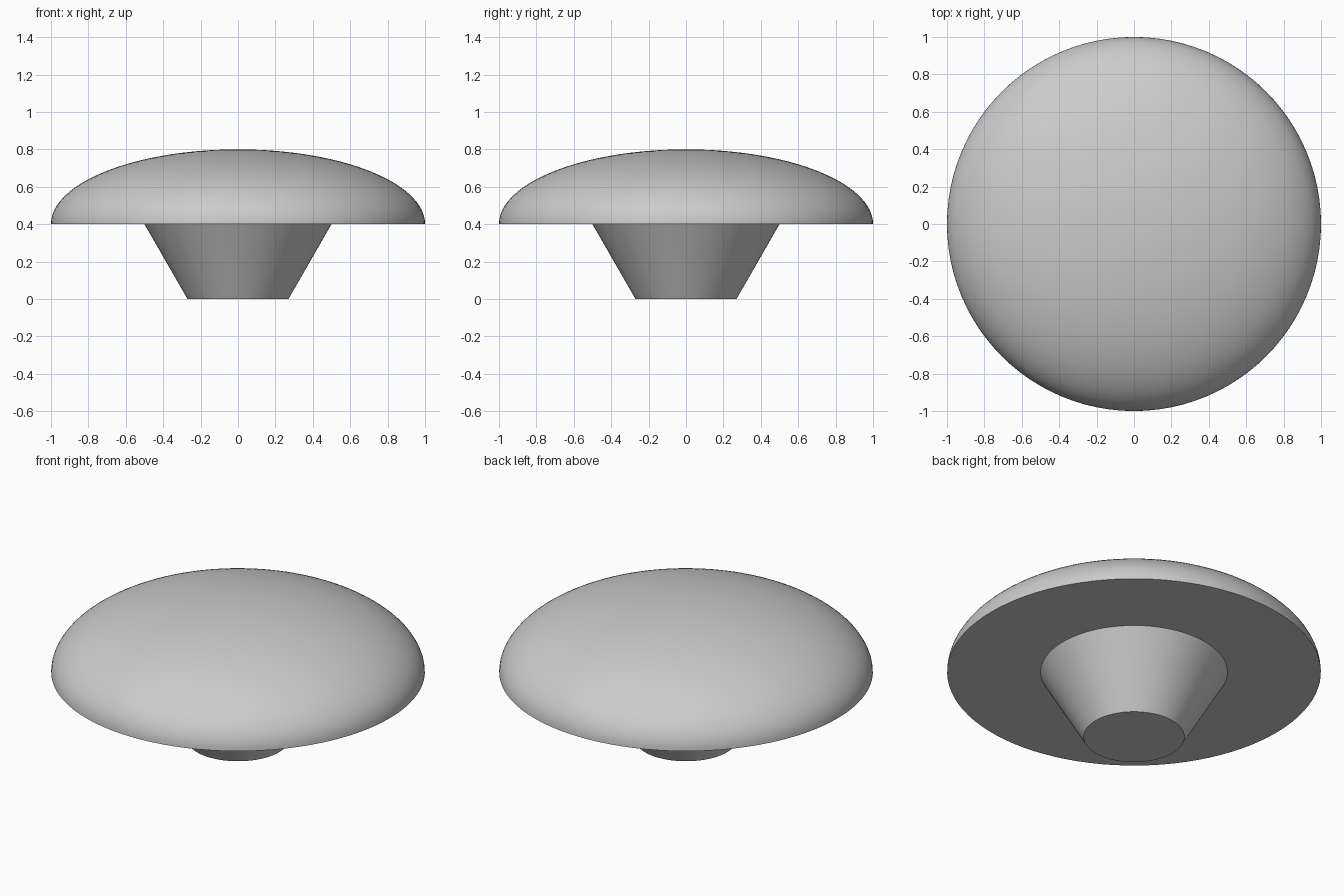
import bpy, bmesh, math

cube = bpy.data.objects.get("Cube")
if cube:
    bpy.data.objects.remove(cube, do_unlink=True)

GREY = (0.6, 0.6, 0.6, 1)
mat = bpy.data.materials.new("plain grey")
mat.use_nodes = True
mat.diffuse_color = GREY
mat.node_tree.nodes["Principled BSDF"].inputs["Base Color"].default_value = GREY


def lathe(name, profile, steps=96):
    """Spin an (r, z) profile around the z axis into a closed solid."""
    bm = bmesh.new()
    verts = [bm.verts.new((r, 0, z)) for r, z in profile]
    edges = [bm.edges.new(pair) for pair in zip(verts, verts[1:])]
    bmesh.ops.spin(bm, geom=verts + edges, cent=(0, 0, 0), axis=(0, 0, 1),
                   angle=math.tau, steps=steps)
    bmesh.ops.remove_doubles(bm, verts=bm.verts, dist=1e-5)
    bmesh.ops.recalc_face_normals(bm, faces=bm.faces)
    mesh = bpy.data.meshes.new(name)
    bm.to_mesh(mesh)
    bm.free()
    obj = bpy.data.objects.new(name, mesh)
    bpy.context.collection.objects.link(obj)
    mesh.materials.append(mat)
    bpy.ops.object.select_all(action="DESELECT")
    obj.select_set(True)
    bpy.context.view_layer.objects.active = obj
    bpy.ops.object.shade_smooth_by_angle(angle=math.radians(35))
    return obj


# Domed cap: half an ellipse with a flat underside
RINGS = 32
arc = [(math.cos(i / RINGS * math.pi / 2), 0.4 + 0.4 * math.sin(i / RINGS * math.pi / 2))
       for i in range(RINGS)]
lathe("domed_cap", [(0, 0.4)] + arc + [(0, 0.8)])

# Tapered stem, narrow at the foot
lathe("tapered_stem", [(0, 0), (0.27, 0), (0.5, 0.4), (0, 0.4)])
